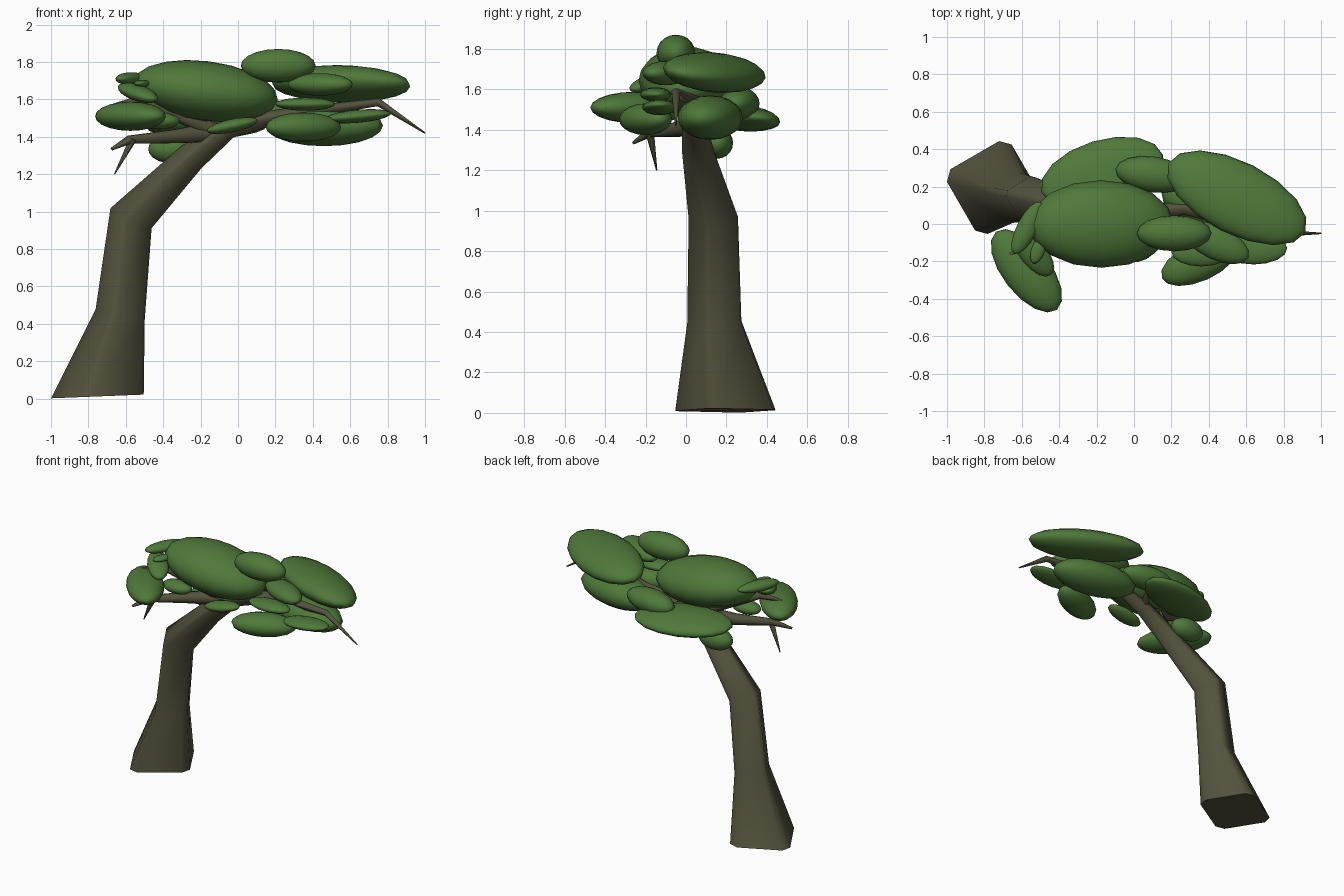
import bpy, bmesh, math
from mathutils import Vector

if "Cube" in bpy.data.objects:
    bpy.data.objects.remove(bpy.data.objects["Cube"])


def material(name, rgb):
    m = bpy.data.materials.new(name)
    m.diffuse_color = (*rgb, 1)
    m.use_nodes = True
    m.node_tree.nodes["Principled BSDF"].inputs["Base Color"].default_value = m.diffuse_color
    return m


BARK = material("bark_brown", (0.088, 0.086, 0.048))
LEAF = material("leaf_green", (0.078, 0.19, 0.042))


def finish(bm, name, mat):
    bmesh.ops.recalc_face_normals(bm, faces=bm.faces)
    me = bpy.data.meshes.new(name)
    bm.to_mesh(me)
    bm.free()
    me.materials.append(mat)
    for p in me.polygons:
        p.use_smooth = len(p.vertices) <= 4
    ob = bpy.data.objects.new(name, me)
    bpy.context.collection.objects.link(ob)
    return ob


def tube(name, pts, radii, angles, start=None):
    """Tapered limb: one ring of vertices per path point."""
    bm = bmesh.new()
    pts = [Vector(p) for p in pts]
    rings = []
    for i, (p, r) in enumerate(zip(pts, radii)):
        a = (p - pts[i - 1]).normalized() if i else Vector()
        b = (pts[i + 1] - p).normalized() if i < len(pts) - 1 else Vector()
        t = Vector(start) if start and i == 0 else a + b
        q = Vector((0, 0, 1)).rotation_difference(t.normalized())
        rings.append([bm.verts.new(p + q @ Vector((r * math.cos(math.radians(d)),
                                                   r * math.sin(math.radians(d)), 0)))
                      for d in angles])
    n = len(angles)
    for lo, hi in zip(rings, rings[1:]):
        for k in range(n):
            bm.faces.new((lo[k], lo[(k + 1) % n], hi[(k + 1) % n], hi[k]))
    bm.faces.new(rings[0][::-1])
    bm.faces.new(rings[-1])
    return finish(bm, name, BARK)


def twig(name, thick, *pts):
    """Thin side branch tapering evenly to a point."""
    n = len(pts)
    tube(name, pts, [thick * (1 - 0.85 * i / (n - 1)) for i in range(n)], range(0, 360, 60))


def leaf(name, centre, length, height, yaw=0, aspect=0.48, pitch=0, roll=0):
    """Flattened ellipsoid; its width follows from its length."""
    bm = bmesh.new()
    bmesh.ops.create_uvsphere(bm, u_segments=16, v_segments=10, radius=1)
    ob = finish(bm, name, LEAF)
    ob.location, ob.scale = centre, (length, length * aspect, height)
    ob.rotation_euler = [math.radians(a) for a in (roll, pitch, yaw)]


# Trunk: square section with narrow cut corners, leaning into the long branch
square = [c + s for c in range(-15, 345, 90) for s in (-8, 8)]
tube("trunk", [(-0.752, 0.195, 0.012), (-0.63, 0.14, 0.45), (-0.572, 0.135, 0.965),
               (-0.25, 0.06, 1.29), (-0.05, 0.04, 1.45), (0.27, 0.085, 1.52),
               (0.75, -0.05, 1.585), (1, -0.05, 1.42)],
     [0.25, 0.135, 0.123, 0.08, 0.06, 0.035, 0.022, 0.004], square, start=(-0.04, 0, 1))

# Side branches
twig("lower_left_branch", 0.055, (-0.17, 0.04, 1.42), (-0.37, -0.05, 1.4),
     (-0.58, -0.18, 1.385), (-0.675, -0.26, 1.335))
twig("hanging_twig", 0.022, (-0.56, -0.18, 1.39), (-0.66, -0.145, 1.2))
twig("upper_left_branch", 0.045, (-0.12, 0.04, 1.43), (-0.53, -0.1, 1.6), (-0.67, -0.165, 1.57))
twig("back_twig", 0.03, (-0.05, 0.05, 1.45), (0.12, 0.34, 1.54))

# Foliage in the middle
leaf("main_canopy", (-0.175, 0, 1.645), 0.39, 0.16, aspect=0.6, pitch=7)
leaf("crown_leaf", (0.215, -0.05, 1.78), 0.2, 0.09)
leaf("small_front_leaf", (-0.03, -0.14, 1.46), 0.14, 0.035, pitch=-12)
leaf("under_leaf", (-0.35, 0.155, 1.335), 0.13, 0.078, aspect=0.6)

# Foliage at the back
leaf("back_canopy", (-0.17, 0.27, 1.46), 0.34, 0.065, 17, aspect=0.53, roll=-8)
leaf("back_right_leaf", (0.1, 0.265, 1.53), 0.2, 0.08, -8)

# Foliage on the right
leaf("right_canopy", (0.55, 0.14, 1.683), 0.41, 0.095, -27, roll=-11)
leaf("upper_front_leaf", (0.44, -0.1, 1.68), 0.19, 0.06, -25)
leaf("middle_front_leaf", (0.36, -0.15, 1.575), 0.16, 0.035)
leaf("right_tip_leaf", (0.64, -0.13, 1.51), 0.18, 0.035, pitch=-5)
leaf("low_front_leaf", (0.35, -0.2, 1.452), 0.22, 0.078, 24)
leaf("low_right_leaf", (0.46, 0.12, 1.46), 0.32, 0.11, -10)

# Foliage on the left
leaf("left_canopy", (-0.575, -0.25, 1.51), 0.265, 0.078, -52)
leaf("left_inner_leaf", (-0.42, -0.1, 1.485), 0.11, 0.045, aspect=0.6)
leaf("left_top_leaf", (-0.57, -0.02, 1.71), 0.155, 0.035, 63, aspect=0.36)
leaf("left_middle_leaf", (-0.535, -0.16, 1.635), 0.15, 0.042, -50, pitch=14)
leaf("left_small_leaf", (-0.513, -0.14, 1.685), 0.075, 0.02, 70)
